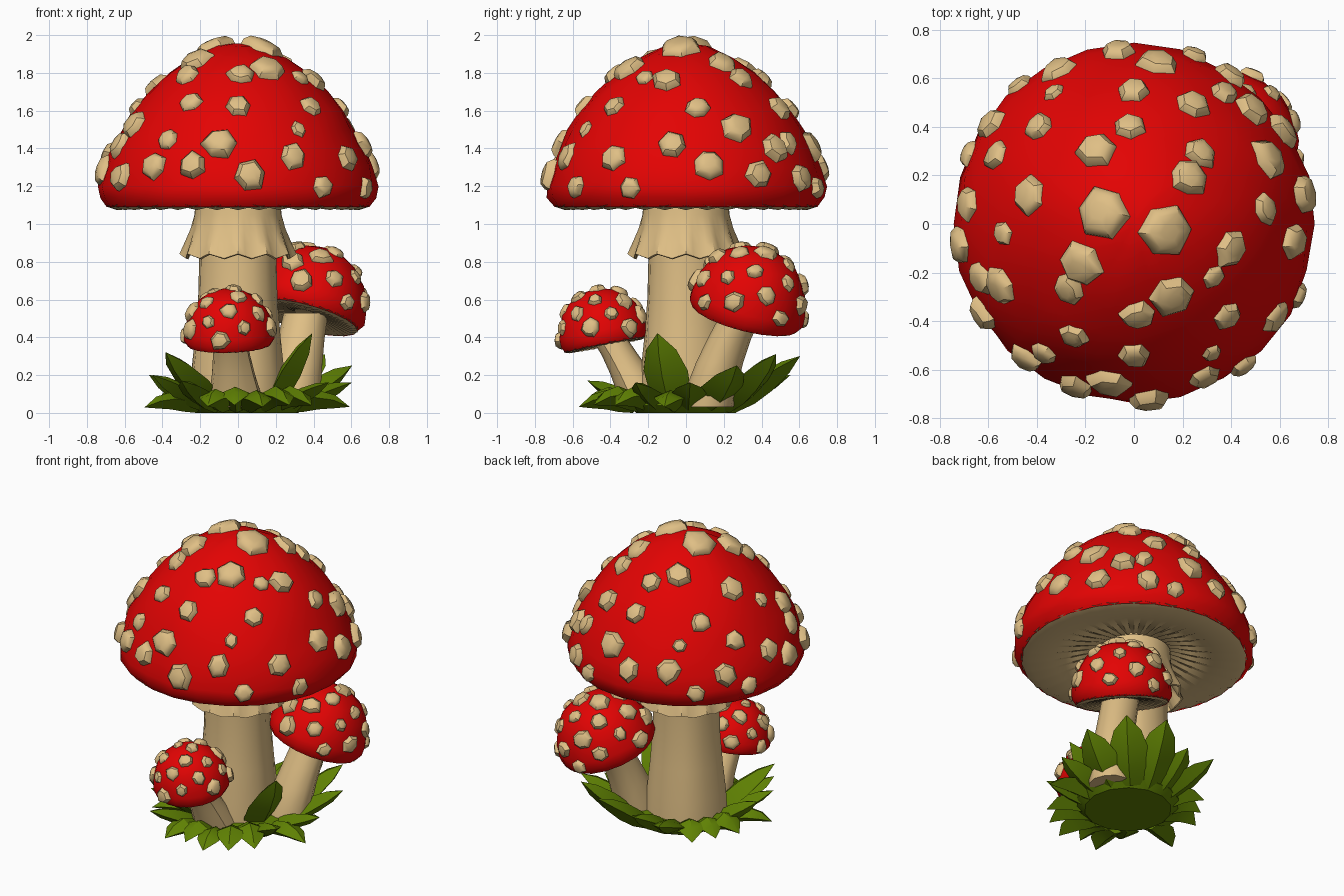
import bpy, bmesh, math, random
from mathutils import Vector, Matrix

if "Cube" in bpy.data.objects:
    bpy.data.objects.remove(bpy.data.objects["Cube"])

random.seed(7)


def material(name, rgb):
    m = bpy.data.materials.new(name)
    m.diffuse_color = (*rgb, 1)
    m.use_nodes = True
    m.node_tree.nodes["Principled BSDF"].inputs["Base Color"].default_value = m.diffuse_color
    return m


RED = material("cap red", (0.77, 0.001, 0.001))
TAN = material("stem tan", (0.74, 0.52, 0.235))
GREEN = material("leaf green", (0.115, 0.22, 0.001))


def finish(name, bm, mat, matrix=Matrix(), angle=35):
    bmesh.ops.recalc_face_normals(bm, faces=bm.faces)
    me = bpy.data.meshes.new(name)
    bm.to_mesh(me)
    bm.free()
    me.transform(matrix)
    me.materials.append(mat)
    ob = bpy.data.objects.new(name, me)
    bpy.context.collection.objects.link(ob)
    bpy.ops.object.select_all(action='DESELECT')
    ob.select_set(True)
    bpy.context.view_layer.objects.active = ob
    bpy.ops.object.shade_smooth_by_angle(angle=math.radians(angle))
    return ob


def loft(bm, rings, close_start=True, close_end=True):
    """Skin a list of point rings of equal length."""
    vs = [[bm.verts.new(p) for p in ring] for ring in rings]
    n = len(vs[0])
    for a, b in zip(vs, vs[1:]):
        for i in range(n):
            j = (i + 1) % n
            bm.faces.new((a[i], a[j], b[j], b[i]))
    if close_start:
        bm.faces.new(vs[0])
    if close_end:
        bm.faces.new(vs[-1])


def ring(r, z, n, wave=None):
    pts = []
    for i in range(n):
        a = 2 * math.pi * i / n
        dr, dz = wave(i, r, z) if wave else (0, 0)
        pts.append(Vector(((r + dr) * math.cos(a), (r + dr) * math.sin(a), z + dz)))
    return pts


def bezier(a, c, b, t):
    return a * (1 - t) ** 2 + c * (2 * t * (1 - t)) + b * t * t


# ---- spots: chunky six or seven sided warts ----
def add_spot(bm, pos, normal, s):
    m = Matrix.Translation(pos) @ normal.to_track_quat('Z', 'Y').to_matrix().to_4x4()
    m = m @ Matrix.Rotation(random.uniform(0, 6), 4, 'Z')
    n = random.choice((6, 6, 7))
    jit = [random.uniform(0.87, 1.15) for _ in range(n)]
    h = min(0.042, 0.55 * s)
    rings = []
    for k, z in ((1.2, -0.5 * s), (1.15, 0.1 * h), (0.85, h * 0.8), (0.4, h)):
        rings.append([m @ Vector((s * k * jit[i] * math.cos(math.tau * i / n),
                                  s * k * jit[i] * math.sin(math.tau * i / n), z))
                      for i in range(n)])
    loft(bm, rings)


def on_cap(profile, azimuth, r=None, z=None):
    """Point and normal on a cap, found by radius or by height."""
    best = None
    for (r0, z0), (r1, z1) in zip(profile[1:], profile[2:]):
        for k in range(20):
            t = k / 20
            pr, pz = r0 + (r1 - r0) * t, z0 + (z1 - z0) * t
            err = abs(pr - r) if r is not None else abs(pz - z)
            if best is None or err < best[0]:
                best = (err, pr, pz, z1 - z0, r0 - r1)
    _, pr, pz, nr, nz = best
    c, s = math.cos(azimuth), math.sin(azimuth)
    return Vector((pr * c, pr * s, pz)), Vector((nr * c, nr * s, nz)).normalized()


# ---- cap with pleated gills underneath ----
def cap(name, profile, gills, matrix, n, lump):
    def bumps(i, r, z):
        return random.uniform(-lump, lump), random.uniform(-lump, lump) * 0.5
    bm = bmesh.new()
    loft(bm, [ring(r, z, n, bumps if 0 < k < len(profile) - 1 else None)
              for k, (r, z) in enumerate(profile)], close_start=False)
    finish(name + "_cap", bm, RED, matrix, 50)
    depth = profile[0][0] * 0.009
    bm = bmesh.new()
    loft(bm, [ring(r, z, 72, lambda i, r, z: (0, depth * (1 if i % 2 else -1)))
              for r, z in gills], close_start=False)
    finish(name + "_gills", bm, TAN, matrix, 35)


# ---- stem along a curve ----
def stem(name, a, c, b, radii, n=12):
    a, c, b = Vector(a), Vector(c), Vector(b)
    lump = [random.uniform(0.94, 1.06) for _ in range(n)]
    rings = []
    for k, r in enumerate(radii):
        p = bezier(a, c, b, k / (len(radii) - 1))
        rings.append([p + Vector((r * lump[i] * math.cos(math.tau * i / n),
                                  r * lump[i] * math.sin(math.tau * i / n), 0))
                      for i in range(n)])
    bm = bmesh.new()
    loft(bm, rings)
    finish(name, bm, TAN, angle=45)


# ---- large mushroom ----
big = [(0.695, 1.09), (0.735, 1.14), (0.74, 1.20), (0.715, 1.30), (0.675, 1.40), (0.62, 1.50),
       (0.56, 1.60), (0.475, 1.70), (0.37, 1.80), (0.25, 1.88), (0.12, 1.94), (0.03, 1.955)]
cap("large", big, [(0.70, 1.10), (0.64, 1.08), (0.5, 1.095), (0.35, 1.125), (0.15, 1.17)],
    Matrix(), 24, 0.009)
stem("large_stem", (0, 0, 0.03), (0, 0, 0.6), (0, 0, 1.2), (0.25, 0.24, 0.22, 0.205, 0.20, 0.20, 0.20), 16)

upper_spots = [
    (-.13, .05, .095), (.13, -.03, .095), (.16, -.29, .08), (-.22, -.17, .08), (-.27, -.27, .06),
    (-.16, .31, .075), (-.02, .40, .06), (.27, .29, .06), (.22, .19, .07), (.40, -.10, .07),
    (.54, .06, .055), (.55, .27, .08), (.24, .49, .065), (0, .55, .06), (-.33, .54, .04),
    (-.39, .40, .055), (-.57, .28, .055), (-.43, .12, .07), (-.54, -.04, .045), (-.55, -.26, .07),
    (.01, -.38, .06), (.39, -.38, .055), (.32, -.53, .04), (0, -.54, .06), (-.25, -.46, .055),
    (-.37, -.53, .05), (-.10, -.65, .075), (.10, .66, .075), (.37, .54, .055), (.33, -.22, .04)]
rim_spots = [
    (211, 1.25), (231, 1.31), (250, 1.31), (275, 1.26), (295, 1.36), (308, 1.20), (326, 1.35),
    (336, 1.19), (354, 1.42), (10, 1.32), (32, 1.26), (44, 1.40), (57, 1.25), (70, 1.20),
    (95, 1.30), (116, 1.33), (130, 1.20), (145, 1.30), (157, 1.20), (173, 1.36), (187, 1.28),
    (200, 1.42)]
bm = bmesh.new()
for x, y, s in upper_spots:
    add_spot(bm, *on_cap(big, math.atan2(y, x), r=math.hypot(x, y)), s)
for deg, z in rim_spots:
    add_spot(bm, *on_cap(big, math.radians(deg), z=z),
             0.048 if z < 1.22 else random.uniform(0.062, 0.075))
finish("large_spots", bm, TAN, angle=40)


# ruffled skirt below the large cap
def ruffle(i, r, z):
    k = max(0, (1.05 - z) / 0.22)
    w = math.cos(math.tau * i / 4)
    return 0.012 * k * w, 0.012 * k * w


bm = bmesh.new()
loft(bm, [ring(r, z, 48, ruffle) for r, z in
          ((0.225, 1.14), (0.23, 1.05), (0.247, 0.97), (0.272, 0.90), (0.298, 0.83),
           (0.285, 0.825), (0.24, 0.90), (0.19, 0.95))], False, False)
finish("stem_skirt", bm, TAN, angle=45)


# ---- two small leaning mushrooms ----
def small(name, centre, axis, radius, height, count, size):
    shape = ((.92, 0), (1, .10), (.99, .24), (.93, .45), (.82, .64), (.64, .82),
             (.42, .93), (.2, .985), (.05, 1))
    prof = [(r * radius, z * height) for r, z in shape]
    m = Matrix.Translation(centre) @ Vector((0, 0, 1)).rotation_difference(
        Vector(axis)).to_matrix().to_4x4()
    cap(name, prof, [(r * radius, z * radius) for r, z in
                     ((.93, .02), (.82, -.02), (.5, .04), (.2, .08))], m, 18, radius * 0.012)
    bm = bmesh.new()
    for k in range(count):
        z = height * (0.99 - 0.82 * k / (count - 1))
        add_spot(bm, *on_cap(prof, k * 2.39996 + 0.5, z=z), size * random.uniform(0.75, 1.2))
    finish(name + "_spots", bm, TAN, m, 40)


small("front_small", (-0.045, -0.425, 0.36), (-0.03, -0.19, 0.98), 0.24, 0.30, 23, 0.040)
stem("front_small_stem", (-0.01, -0.19, 0.03), (-0.02, -0.28, 0.2), (-0.045, -0.41, 0.40),
     (0.15, 0.135, 0.115, 0.10, 0.095))
small("back_small", (0.355, 0.31, 0.505), (0.25, 0.24, 0.935), 0.312, 0.385, 25, 0.048)
stem("back_small_stem", (0.28, 0.12, 0.03), (0.31, 0.15, 0.25), (0.36, 0.30, 0.53),
     (0.14, 0.14, 0.13, 0.12, 0.115))


# ---- ring of thick pointed leaves: azimuth, base radius, tip radius, tip height, width ----
leaves = [
    (339, .24, .42, .42, .25), (2, .30, .60, .16, .20), (24, .34, .66, .25, .24),
    (46, .36, .66, .31, .25), (68, .32, .65, .30, .24), (88, .26, .54, .21, .21),
    (108, .22, .58, .20, .20), (130, .25, .44, .14, .19), (151, .26, .42, .14, .18),
    (172, .26, .45, .14, .20), (192, .24, .48, .20, .21), (204, .30, .54, .10, .16),
    (213, .24, .54, .20, .20), (227, .22, .56, .32, .24), (240, .30, .60, .17, .19),
    (254, .35, .58, .12, .18), (268, .34, .54, .14, .17), (283, .35, .58, .11, .18),
    (299, .33, .56, .14, .19), (316, .29, .54, .14, .20), (331, .30, .55, .16, .18),
    (349, .32, .60, .11, .18)]
bm = bmesh.new()
for deg, r0, r1, h, w in leaves:
    a = math.radians(deg)
    out = Vector((math.cos(a), math.sin(a), 0))
    side = Vector((-math.sin(a), math.cos(a), 0))
    droop = h < 0.15    # low leaves bend over to the ground
    base = out * (r0 - 0.06) + Vector((0, 0, 0.02))
    tip = out * r1 + Vector((0, 0, h * 0.3 if droop else h))
    ctrl = (base + tip) / 2 + Vector((0, 0, h if droop else 0.01))
    up = side.cross(tip - base).normalized()
    up = up if up.z > 0 else -up
    rings = []
    for t, k in ((0, .55), (.25, .95), (.5, 1), (.78, .68), (1, .02)):
        p = bezier(base, ctrl, tip, t)
        pts = [p + side * w * k / 2, p + up * w * 0.22 * k,
               p - side * w * k / 2, p - up * w * (0.35 if droop else 0.25) * k]
        for q in pts:
            q.z = max(q.z, 0)
        rings.append(pts)
    loft(bm, rings)
finish("grass_leaves", bm, GREEN, angle=30)

# green clump that the leaves grow from
bm = bmesh.new()
loft(bm, [ring(r, z, 14) for r, z in ((0.27, 0), (0.32, 0.04), (0.31, 0.08), (0.2, 0.09))])
finish("grass_clump", bm, GREEN, Matrix.Translation((0.05, 0, 0)), 30)
